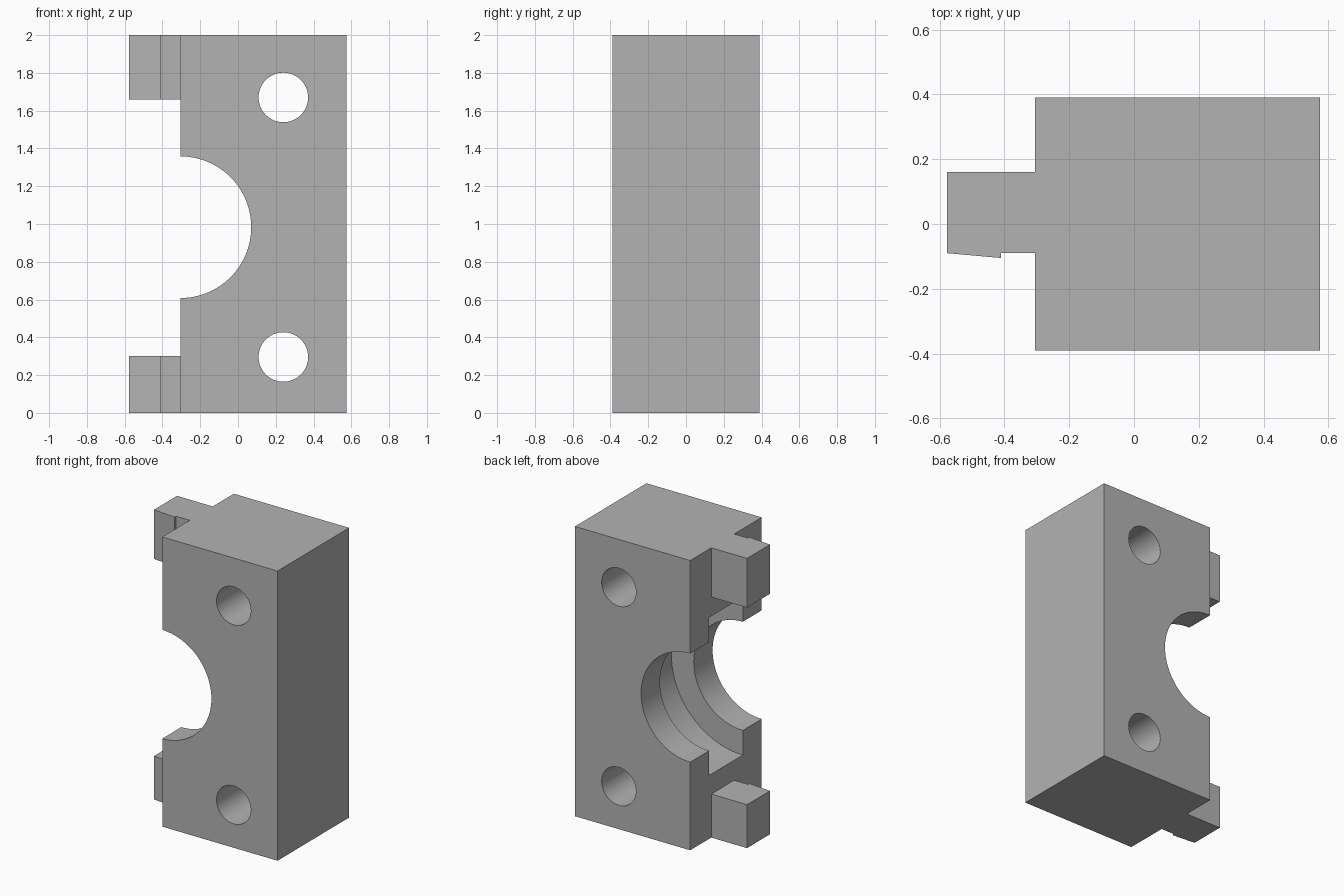
import bpy
import bmesh
import math
from mathutils import Matrix, Vector

default = bpy.data.objects.get("Cube")
if default:
    bpy.data.objects.remove(default, do_unlink=True)

grey = bpy.data.materials.new("plain grey")
grey.use_nodes = True
colour = (0.45, 0.45, 0.45, 1)
grey.diffuse_color = colour
grey.node_tree.nodes["Principled BSDF"].inputs["Base Color"].default_value = colour

FACE_X = -0.305   # split face of the block
MID_Z = 0.983     # height of the bore axis


def make_object(name, bm):
    bmesh.ops.recalc_face_normals(bm, faces=bm.faces)
    mesh = bpy.data.meshes.new(name)
    bm.to_mesh(mesh)
    bm.free()
    mesh.materials.append(grey)
    obj = bpy.data.objects.new(name, mesh)
    bpy.context.collection.objects.link(obj)
    return obj


def prism(name, outline, z0, z1):
    """Extrude an xy outline between two heights."""
    bm = bmesh.new()
    face = bm.faces.new([bm.verts.new((x, y, z0)) for x, y in outline])
    top = bmesh.ops.extrude_face_region(bm, geom=[face])["geom"]
    verts = [v for v in top if isinstance(v, bmesh.types.BMVert)]
    bmesh.ops.translate(bm, verts=verts, vec=(0, 0, z1 - z0))
    return make_object(name, bm)


def cylinder_y(name, x, z, radius, depth, segments):
    """Cylinder along the y axis."""
    bm = bmesh.new()
    matrix = Matrix.Translation(Vector((x, 0, z))) @ Matrix.Rotation(math.pi / 2, 4, "X")
    bmesh.ops.create_cone(bm, cap_ends=True, segments=segments, radius1=radius,
                          radius2=radius, depth=depth, matrix=matrix)
    return make_object(name, bm)


def combine(target, tool, operation):
    """Apply a boolean and discard the tool."""
    tool.hide_render = True
    mod = target.modifiers.new(tool.name, "BOOLEAN")
    mod.operation = operation
    mod.solver = "EXACT"
    mod.object = tool
    bpy.context.view_layer.objects.active = target
    bpy.ops.object.modifier_apply(modifier=mod.name)
    bpy.data.objects.remove(tool, do_unlink=True)


# Main block
block = prism("clamp_block", [(FACE_X, -0.39), (0.575, -0.39), (0.575, 0.39), (FACE_X, 0.39)], 0, 2)

# Hooked tabs at the top and bottom of the split face
tab = [(-0.2, -0.09), (-0.2, 0.16), (-0.578, 0.16), (-0.578, -0.09), (-0.41, -0.105), (-0.41, -0.09)]
for name, z0, z1 in (("lower_tab", 0, 0.3), ("upper_tab", 1.66, 2)):
    combine(block, prism(name, tab, z0, z1), "UNION")

# Half-round bore and the wider groove inside it
combine(block, cylinder_y("bore", FACE_X, MID_Z, 0.375, 1, 96), "DIFFERENCE")
combine(block, cylinder_y("groove", FACE_X, MID_Z, 0.545, 0.368, 96), "DIFFERENCE")

# Bolt holes
for side in (-1, 1):
    combine(block, cylinder_y("bolt_hole", 0.24, MID_Z + side * 0.687, 0.131, 1, 64), "DIFFERENCE")

# Clean flat faces, smooth round ones
bm = bmesh.new()
bm.from_mesh(block.data)
bmesh.ops.dissolve_limit(bm, angle_limit=math.radians(0.5), verts=bm.verts, edges=bm.edges)
bm.to_mesh(block.data)
bm.free()
bpy.ops.object.select_all(action="DESELECT")
block.select_set(True)
bpy.context.view_layer.objects.active = block
bpy.ops.object.shade_smooth_by_angle(angle=math.radians(20))
